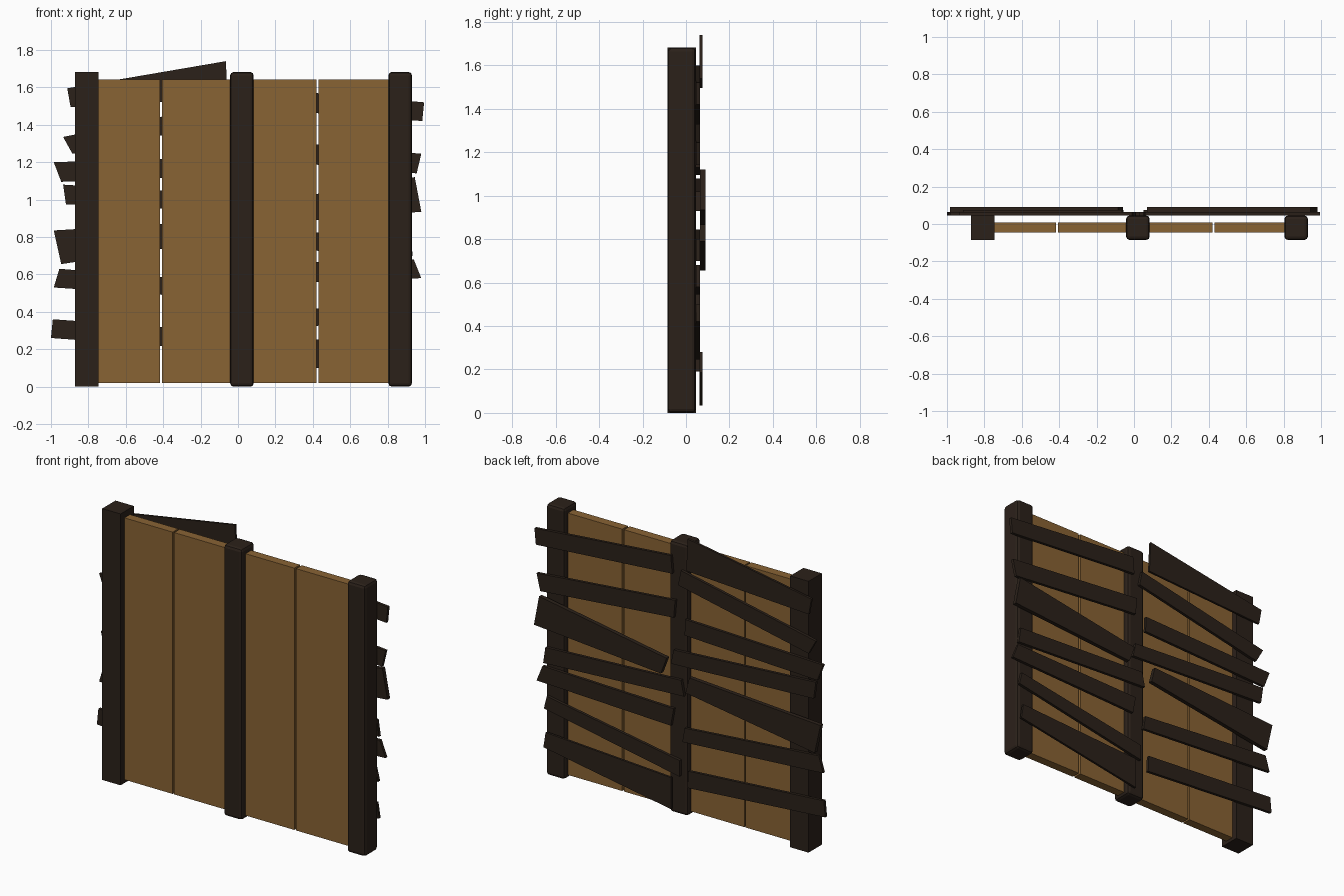
import bpy


def material(name, rgb):
    m = bpy.data.materials.new(name)
    m.diffuse_color = (*rgb, 1)
    return m


dark = material("dark_wood", (0.024, 0.015, 0.010))
tan = material("plank_wood", (0.25, 0.125, 0.034))


def prism(name, outline, y0, y1, mat, bevel=0):
    """Extrude an outline in the xz plane from y0 to y1."""
    n = len(outline)
    verts = [(x, y, z) for y in (y0, y1) for x, z in outline]
    faces = [list(range(n)), list(range(2 * n - 1, n - 1, -1))]
    faces += [[i, i + n, (i + 1) % n + n, (i + 1) % n] for i in range(n)]
    me = bpy.data.meshes.new(name)
    me.from_pydata(verts, [], faces)
    area = sum(outline[i][0] * outline[(i + 1) % n][1]
               - outline[(i + 1) % n][0] * outline[i][1] for i in range(n))
    if area < 0:
        me.flip_normals()
    me.materials.append(mat)
    ob = bpy.data.objects.new(name, me)
    bpy.context.collection.objects.link(ob)
    if bevel:
        mod = ob.modifiers.new("Bevel", 'BEVEL')
        mod.width = bevel
        mod.segments = 2
    return ob


def box(name, x0, x1, y0, y1, z0, z1, mat, bevel=0):
    return prism(name, [(x0, z0), (x1, z0), (x1, z1), (x0, z1)], y0, y1, mat, bevel)


# Three upright posts, the left one with sharp edges
for name, x, bevel in (("left_post", -0.872, 0), ("middle_post", -0.042, 0.018),
                       ("right_post", 0.804, 0.018)):
    box(name, x, x + 0.126, -0.085, 0.045, 0, 1.682, dark, bevel)

# Four wide upright planks
for i, (x0, x1) in enumerate(((-0.76, -0.416), (-0.406, -0.02),
                              (0.06, 0.419), (0.431, 0.82))):
    box(f"plank_{i + 1}", x0, x1, -0.046, 0.009, 0.02, 1.643, tan)

# Crooked back slats: outer top, outer bottom, inner bottom, inner top, layer
LAYERS = {0: (0.046, 0.064), 1: (0.062, 0.076), 2: (0.064, 0.09)}
slats = [
    # right bay, top to bottom
    ((0.995, 1.52), (0.985, 1.42), (0.05, 1.49), (0.06, 1.60), 0),
    ((0.98, 1.245), (0.955, 1.14), (0.04, 1.22), (0.03, 1.33), 0),
    ((0.945, 1.12), (0.98, 0.935), (0.11, 0.865), (0.07, 0.97), 2),
    ((0.92, 0.80), (0.935, 0.70), (-0.03, 0.75), (-0.01, 0.845), 0),
    ((0.94, 0.68), (0.98, 0.58), (0.06, 0.545), (0.04, 0.655), 0),
    ((0.91, 0.50), (0.93, 0.42), (0.0, 0.245), (0.0, 0.345), 0),
    ((0.91, 0.28), (0.925, 0.185), (0.05, 0.035), (0.05, 0.23), 1),
    # left bay, top to bottom
    ((-0.913, 1.595), (-0.895, 1.495), (-0.055, 1.54), (-0.065, 1.74), 1),
    ((-0.935, 1.335), (-0.885, 1.245), (0.01, 1.43), (-0.01, 1.525), 0),
    ((-0.985, 1.20), (-0.945, 1.095), (-0.035, 1.13), (-0.04, 1.23), 0),
    ((-0.935, 1.08), (-0.92, 0.975), (0.06, 0.93), (0.04, 1.02), 0),
    ((-0.985, 0.835), (-0.945, 0.655), (-0.06, 0.79), (-0.085, 0.89), 2),
    ((-0.955, 0.63), (-0.985, 0.53), (-0.02, 0.465), (-0.035, 0.555), 0),
    ((-0.99, 0.36), (-1.0, 0.26), (-0.055, 0.19), (-0.06, 0.295), 0),
]
for i, (*outline, layer) in enumerate(slats):
    prism(f"back_slat_{i + 1}", outline, *LAYERS[layer], dark)
